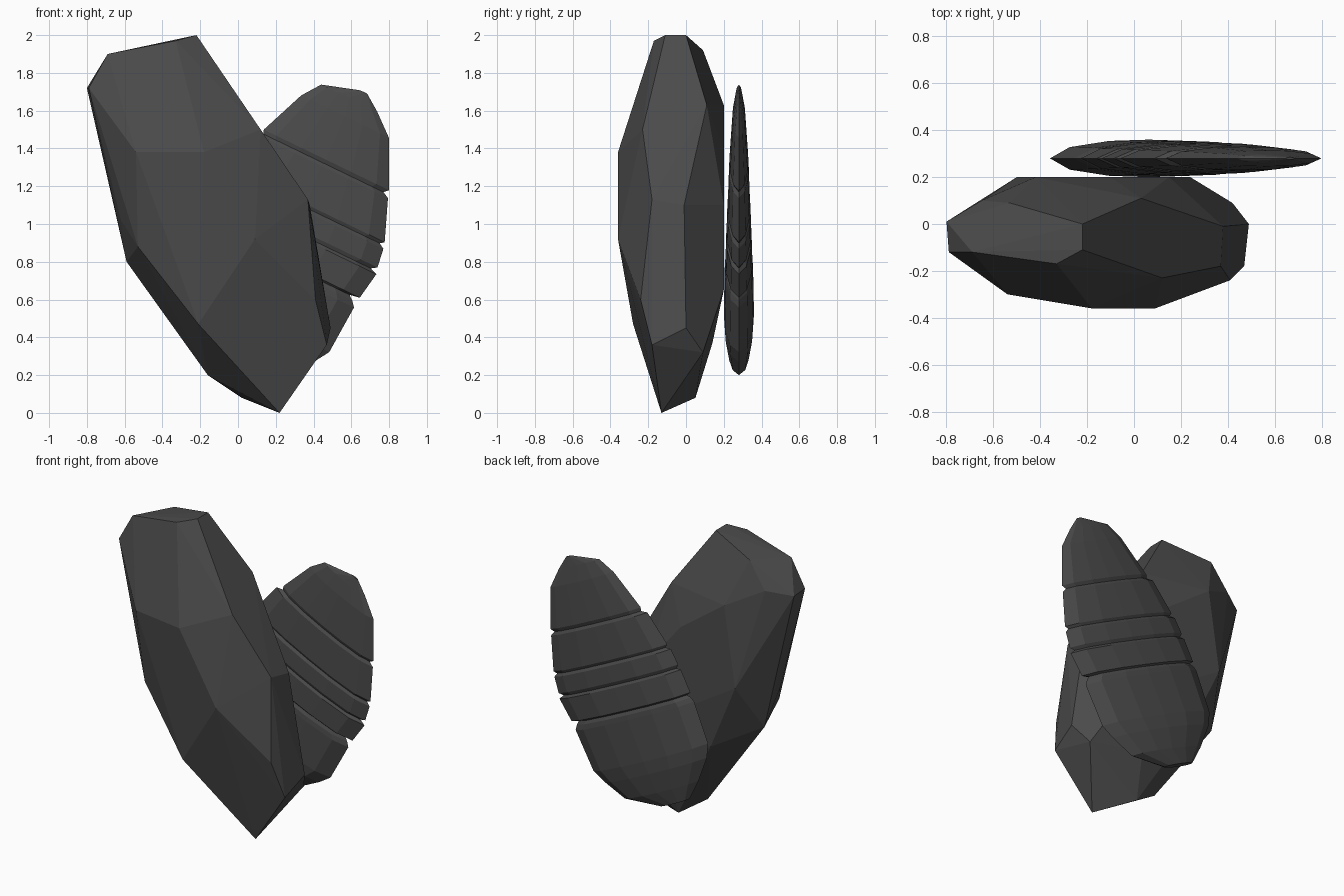
import bpy, bmesh

grey = bpy.data.materials.new("dark_grey")
grey.diffuse_color = (0.07, 0.07, 0.07, 1)


def finish(bm, name):
    bmesh.ops.recalc_face_normals(bm, faces=bm.faces)
    me = bpy.data.meshes.new(name)
    bm.to_mesh(me)
    bm.free()
    me.materials.append(grey)
    ob = bpy.data.objects.new(name, me)
    bpy.context.collection.objects.link(ob)
    return ob


# Large faceted stone: hull of its corner points
corners = [
    (-.22, 0, 2), (-.22, -.11, 2), (-.33, -.17, 1.97), (-.69, -.12, 1.9), (-.53, .09, 1.92),
    (-.8, .01, 1.72), (-.79, -.12, 1.72), (-.65, .1, 1.75),
    (.03, .11, 1.63), (.12, -.23, 1.5), (.37, -.18, 1.13), (.38, -.01, 1.1),
    (-.54, -.3, 1.38), (-.18, -.36, 1.38), (.09, -.36, .92), (-.21, -.28, .47), (-.53, -.22, .88),
    (-.62, -.1, 1.02), (-.59, .02, .8), (-.16, .0, .2), (.02, .05, .08), (.22, -.13, 0),
    (.49, 0, .45), (.47, -.18, .36), (.41, -.24, .6), (.42, .09, .32),
    (-.42, .2, 1.63), (-.1, .2, 1.4), (.15, .2, 1.1), (.24, .2, .65), (-.3, .17, .65), (-.5, .2, 1.1),
    (.05, .14, .37)]
bm = bmesh.new()
for c in corners:
    bm.verts.new(c)
res = bmesh.ops.convex_hull(bm, input=bm.verts)
loose = [v for v in bm.verts if not v.link_faces]
bmesh.ops.delete(bm, geom=loose, context='VERTS')
finish(bm, "large_stone")

# Segmented shell: lens sections lofted along a tilted axis
# (distance along axis, left edge, right edge, half thickness)
outline = [
    (.195, -.34, -.10, .03), (.29, -.46, .14, .055), (.417, -.59, .243, .075),
    (.5, -.64, .295, .08), (.77, -.656, .31, .075),
    (.80, -.645, .285, .073), (.82, -.62, .26, .062), (.83, -.655, .315, .071),
    (.98, -.65, .34, .067),
    (.995, -.62, .30, .056), (1.015, -.645, .33, .065), (1.118, -.635, .315, .062),
    (1.135, -.6, .285, .05), (1.152, -.622, .306, .059), (1.37, -.565, .22, .052),
    (1.388, -.52, .185, .041), (1.41, -.53, .207, .05),
    (1.66, -.43, .085, .034), (1.757, -.36, -.03, .018), (1.82, -.16, -.12, .005)]
# Fractions across the width and of the half thickness
lens = [(0, 0), (.1, .6), (.3, .93), (.5, 1), (.7, .93), (.9, .6), (1, 0)]
section = lens + [(f, -h) for f, h in reversed(lens[1:-1])]
bm = bmesh.new()
rings = []
for s, left, right, half in outline:
    ring = []
    for f, h in section:
        t = left + (right - left) * f
        ring.append(bm.verts.new((.435 * s + .9 * t, .28 + h * half, .9 * s - .435 * t)))
    rings.append(ring)
n = len(section)
for a, b in zip(rings, rings[1:]):
    for i in range(n):
        j = (i + 1) % n
        bm.faces.new((a[i], a[j], b[j], b[i]))
bm.faces.new(rings[0])
bm.faces.new(rings[-1])
finish(bm, "segmented_shell")
